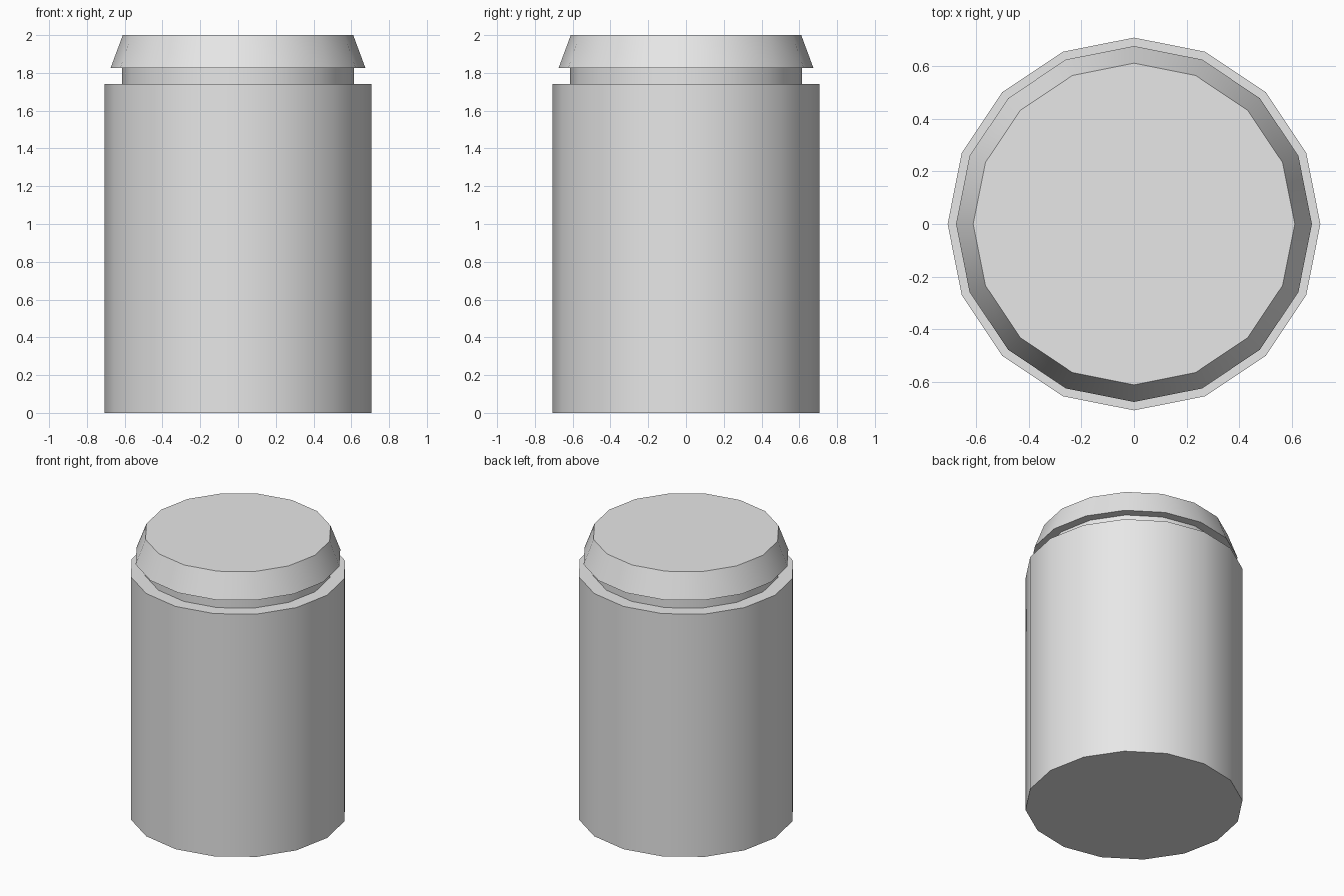
import bpy
import math

if "Cube" in bpy.data.objects:
    bpy.data.objects.remove(bpy.data.objects["Cube"], do_unlink=True)

SIDES = 16

# Single grey finish
grey = bpy.data.materials.new("light_grey")
grey.use_nodes = True
colour = (0.8, 0.8, 0.8, 1)
grey.diffuse_color = colour
grey.node_tree.nodes["Principled BSDF"].inputs["Base Color"].default_value = colour


def drum(name, bottom_radius, top_radius, low, high):
    """Capped round section between two heights, smooth around its side."""
    bpy.ops.mesh.primitive_cone_add(
        vertices=SIDES, radius1=bottom_radius, radius2=top_radius,
        depth=high - low, location=(0, 0, (low + high) / 2))
    part = bpy.context.object
    part.name = name
    part.data.materials.append(grey)
    bpy.ops.object.shade_smooth_by_angle(angle=math.radians(30))
    return part


# Main container, recessed neck and flared lid
drum("container_body", 0.707, 0.707, 0, 1.74)
drum("neck", 0.613, 0.613, 1.74, 1.825)
drum("lid", 0.675, 0.61, 1.825, 2)
